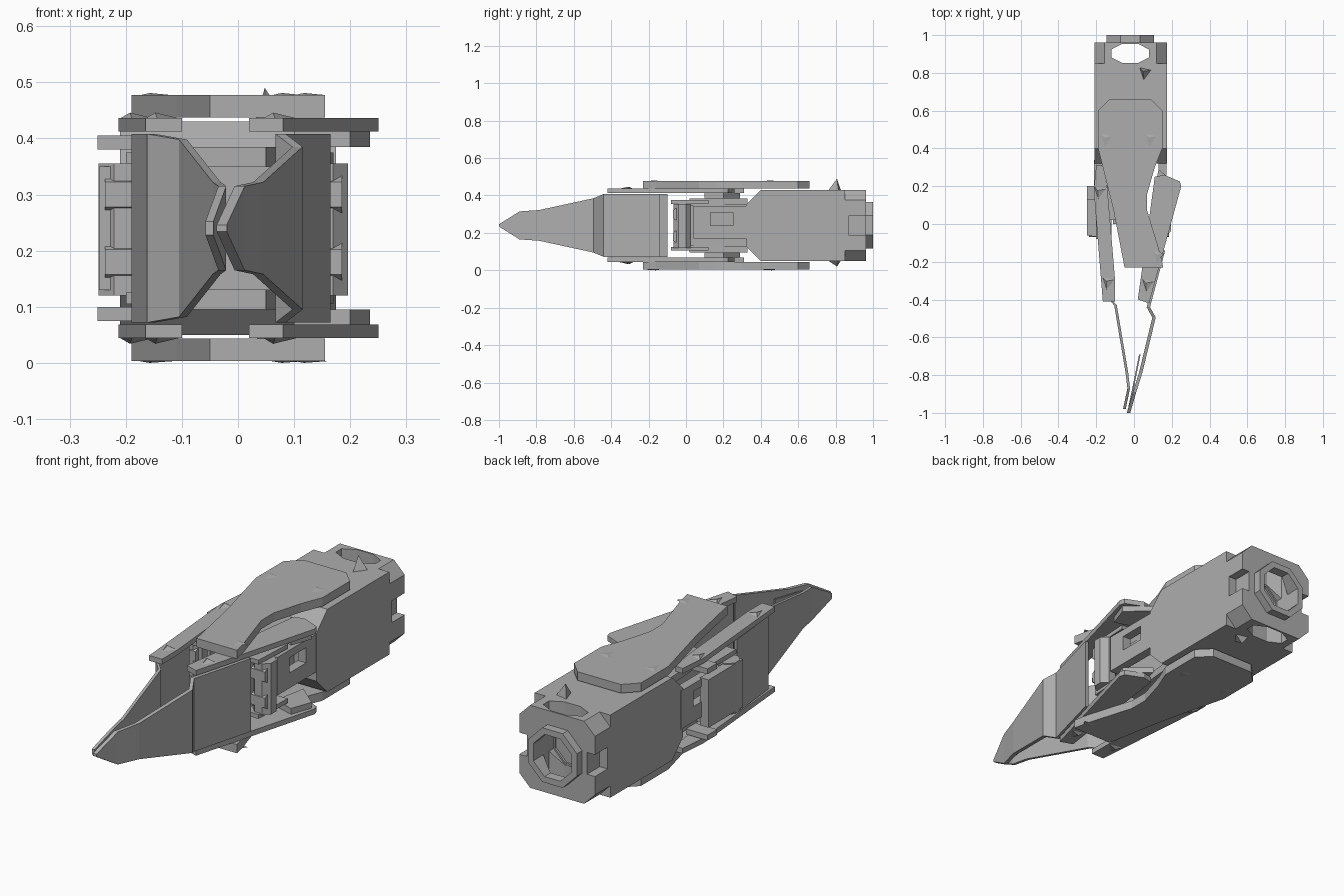
import bpy, bmesh, math
from mathutils import Vector

cube = bpy.data.objects.get("Cube")
if cube:
    bpy.data.objects.remove(cube, do_unlink=True)

MID = 0.24          # height of the horizontal symmetry plane
CX = -0.02          # centre line of the body

grey = bpy.data.materials.new("plain grey metal")
grey.use_nodes = True
grey.diffuse_color = (0.42, 0.42, 0.42, 1)
grey.node_tree.nodes["Principled BSDF"].inputs["Base Color"].default_value = grey.diffuse_color


def finish(name, bm):
    bmesh.ops.recalc_face_normals(bm, faces=bm.faces)
    mesh = bpy.data.meshes.new(name)
    bm.to_mesh(mesh)
    bm.free()
    mesh.materials.append(grey)
    obj = bpy.data.objects.new(name, mesh)
    bpy.context.collection.objects.link(obj)
    return obj


def prism(name, pts, lo, hi, axis="z"):
    """Extrude a 2D outline between lo and hi along an axis."""
    place = {"x": lambda a, b, c: (c, a, b),
             "y": lambda a, b, c: (a, c, b),
             "z": lambda a, b, c: (a, b, c)}[axis]
    bm = bmesh.new()
    low = [bm.verts.new(place(a, b, lo)) for a, b in pts]
    high = [bm.verts.new(place(a, b, hi)) for a, b in pts]
    bm.faces.new(low)
    bm.faces.new(high)
    for i in range(len(pts)):
        j = (i + 1) % len(pts)
        bm.faces.new((low[i], low[j], high[j], high[i]))
    return finish(name, bm)


def box(name, x, y, z):
    return prism(name, [(x[0], y[0]), (x[1], y[0]), (x[1], y[1]), (x[0], y[1])], *z)


def ring_pts(cx, cy, rx, ry, n=8):
    return [(cx + rx * math.cos(math.tau * (i + .5) / n),
             cy + ry * math.sin(math.tau * (i + .5) / n)) for i in range(n)]


def cut(target, cutter):
    mod = target.modifiers.new("cut", "BOOLEAN")
    mod.operation, mod.object, mod.solver = "DIFFERENCE", cutter, "EXACT"
    bpy.context.view_layer.objects.active = target
    bpy.ops.object.modifier_apply(modifier=mod.name)
    bpy.data.objects.remove(cutter, do_unlink=True)


def pair(name, pts, lo, hi):
    """Upper and lower copies of a flat plate."""
    prism("upper_" + name, pts, lo, hi)
    prism("lower_" + name, pts, 2 * MID - hi, 2 * MID - lo)


# Main body with bevelled front
body = prism("main_body", [(.32, .13), (.40, .05), (.85, .05), (.85, .43), (.40, .43), (.32, .35)],
             -.21, .175, "x")
cut(body, prism("bore_cutter", ring_pts(CX, MID, .1, .1), .84, .9, "y"))

# Chamfered rear block with side notches, bore and oval opening
c = .055
rear = prism("rear_block", [(-.21 + c, .05), (.175 - c, .05), (.175, .05 + c), (.175, .43 - c),
                            (.175 - c, .43), (-.21 + c, .43), (-.21, .43 - c), (-.21, .05 + c)],
             .85, .962, "y")
for x in (-.21, .175):
    cut(rear, box("notch_cutter", (x - .04, x + .04), (.87, 1), (.19, .29)))
cut(rear, prism("bore_cutter", ring_pts(CX, MID, .108, .108), .8, 1, "y"))
cut(rear, prism("oval_cutter", ring_pts(CX, .903, .108, .055), 0, .5))

# Rear nozzle ring
nozzle = prism("rear_nozzle", ring_pts(CX, MID, .135, .135), .955, 1, "y")
cut(nozzle, prism("nozzle_cutter", ring_pts(CX, MID, .105, .105), .9, 1.1, "y"))

# Cover plates above and below
pair("cover_plate", [(-.05, -.23), (.155, -.23), (.14, -.16), (.07, .07), (.07, .16), (.11, .30),
                     (.15, .40), (.15, .60), (.09, .66), (-.13, .66), (-.19, .60), (-.19, .40),
                     (-.11, .08)], .437, .477)

# Jaw arms
pair("left_jaw_arm", [(.02, -.40), (.08, -.42), (.25, .20), (.243, .225), (.16, .26), (.11, .25),
                      (.06, -.12)], .412, .436)
pair("right_jaw_arm", [(-.165, -.41), (-.10, -.41), (-.10, -.30), (-.14, .18), (-.16, .31),
                       (-.20, .31), (-.213, .18)], .412, .436)

# Inner core, and linkages that join it to the arms
box("inner_core", (-.11, .06), (0, .33), (.13, .35))
pair("core_bridge", [(-.13, .02), (.05, .02), (.08, .33), (-.15, .33)], .35, .385)
pair("left_link", [(.10, .13), (.20, .10), (.235, .20), (.13, .29)], .385, .412)
pair("right_link", [(-.25, .13), (-.14, .13), (-.14, .20), (-.25, .20)], .380, .405)
pair("left_hinge", [(.08, -.08), (.16, -.08), (.17, .12), (.11, .12)], .355, .375)
pair("right_hinge", [(-.20, -.08), (-.12, -.08), (-.12, .12), (-.20, .12)], .355, .375)

# Windowed side frames and hinge columns
for side, x0, x1, cx in (("left", .13, .172, .15), ("right", -.212, -.17, -.202)):
    frame = box(side + "_side_frame", (x0, x1), (.04, .34), (.17, .345))
    cut(frame, box("window_cutter", (x0 - .1, x1 + .1), (.13, .25), (.24, .31)))
    prism(side + "_hinge_column", ring_pts(cx, -.02, .05, .05), .12, .355)
    for z in (.18, .30):
        prism(side + "_column_collar", ring_pts(-.03, z, .045, .045, 6), cx - .035, cx + .035, "x")
box("right_outer_pad", (-.248, -.205), (-.06, .19), (.13, .35))


def jaw(name, path, inward):
    """Thin upright blade: path of (x, y, half height), thickened inward."""
    bm = bmesh.new()
    rows = [[bm.verts.new((x + dx, y, MID + s * h)) for dx, s in
             ((0, -1), (inward, -1), (inward, 1), (0, 1))] for x, y, h in path]
    for a, b in zip(rows, rows[1:]):
        for i in range(4):
            j = (i + 1) % 4
            bm.faces.new((a[i], a[j], b[j], b[i]))
    bm.faces.new(rows[0])
    bm.faces.new(rows[-1])
    return finish(name, bm)


# Jaws with stepped blades tapering to a beak
jaw("left_jaw", [(.165, -.14, .168), (.085, -.44, .168), (.115, -.495, .145), (.045, -.785, .082),
                 (.012, -.89, .075), (-.02, -1, .006)], -.018)
jaw("right_jaw", [(-.19, -.10, .168), (-.162, -.37, .168), (-.105, -.43, .158), (-.045, -.785, .082),
                  (-.035, -.87, .075), (-.058, -.98, .012)], .014)
jaw("left_jaw_inner_tip", [(.035, -.69, .07), (.005, -.84, .06), (-.022, -.97, .015)], -.008)


# Small pointed bolts on both faces
def bolt(name, x, y, z, r, h):
    bm = bmesh.new()
    base = [bm.verts.new(Vector((x + r * math.cos(a), y + r * math.sin(a), z)))
            for a in (.4, 2.3, 4.6)]
    tip = bm.verts.new((x - r * .2, y + r * .2, z + h))
    bm.faces.new(base)
    for i in range(3):
        bm.faces.new((base[i], base[(i + 1) % 3], tip))
    finish(name, bm)


for x, y, z, h in ((.055, .80, .43, .06), (-.15, .45, .477, .004), (.085, .45, .477, .004),
                   (-.185, .17, .436, .01), (-.14, -.31, .436, .01), (.125, -.17, .477, .004),
                   (.07, -.32, .436, .01)):
    bolt("upper_bolt", x, y, z, .037, h)
    bolt("lower_bolt", x, y, 2 * MID - z, .037, -min(h, .003 if z > .45 else .03))
